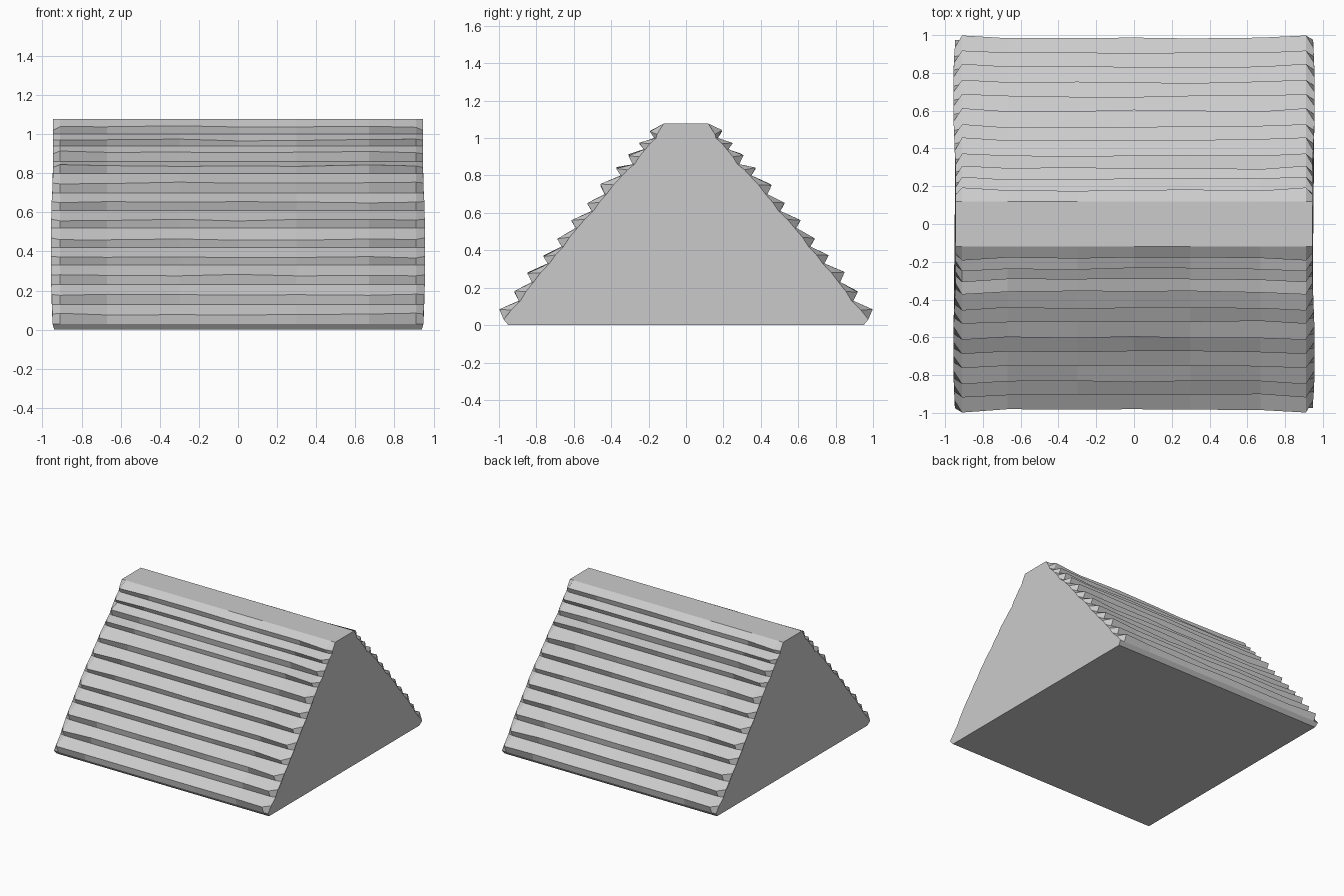
import bpy, bmesh, math, random

cube = bpy.data.objects.get("Cube")
if cube:
    bpy.data.objects.remove(cube, do_unlink=True)

random.seed(4)

grey = bpy.data.materials.new("thatch grey")
grey.use_nodes = True
colour = (0.6, 0.6, 0.6, 1)
grey.diffuse_color = colour
grey.node_tree.nodes["Principled BSDF"].inputs["Base Color"].default_value = colour

# Lip of each thatch course (distance from ridge, height), bottom to top
LIPS = [(.985, .08), (.905, .18), (.835, .28), (.75, .37), (.675, .46), (.6, .56),
        (.515, .65), (.445, .75), (.36, .84), (.295, .91), (.237, .97), (.18, 1.04)]
# Height of the groove under each lip
GROOVES = [.03, .13, .23, .33, .42, .52, .61, .70, .80, .86, .94, 1.0]
STATIONS = [-.945, -.91, -.67, -.3, 0, .3, .67, .91, .945]


def slope(x, side):
    """Points up one slope at a station along the ridge."""
    end = abs(x) > .93
    near_end = .9 < abs(x) < .93
    pts = [(x if not end else math.copysign(.94, x), side * .95, 0)]
    for i, ((y, z), gz) in enumerate(zip(LIPS, GROOVES)):
        wob = random.uniform(-.005, .005)
        bulge = .012 * math.sin(math.pi * min(1, z / .85)) if end else 0
        gx = x + math.copysign(bulge, x) if end else x
        gy = y - .01 if i else .975
        if end and i:
            gy -= .01
        pts.append((gx, side * gy, gz))
        if end:        # lips are trimmed back at the gable
            nz = GROOVES[i + 1] if i < 11 else 1.04
            ny = LIPS[i + 1][0] if i < 11 else .16
            t = .5
            pts.append((gx, side * ((gy + ny) * t - .005), (gz + nz) * t))
        else:
            out = .013 if near_end else wob
            pts.append((x, side * (y + out), z + wob))
    pts.append((x, side * .12, 1.077))
    return pts


# Thatched roof: one stepped section swept along the ridge
bm = bmesh.new()
rings = []
for x in STATIONS:
    section = slope(x, -1) + slope(x, 1)[::-1]
    rings.append([bm.verts.new(p) for p in section])
for a, b in zip(rings, rings[1:]):
    n = len(a)
    for i in range(n):
        j = (i + 1) % n
        bm.faces.new((a[i], a[j], b[j], b[i]))
bm.faces.new(rings[0])
bm.faces.new(rings[-1][::-1])
bmesh.ops.recalc_face_normals(bm, faces=bm.faces)

mesh = bpy.data.meshes.new("thatched_roof")
bm.to_mesh(mesh)
bm.free()
mesh.materials.append(grey)
roof = bpy.data.objects.new("thatched_roof", mesh)
bpy.context.collection.objects.link(roof)
